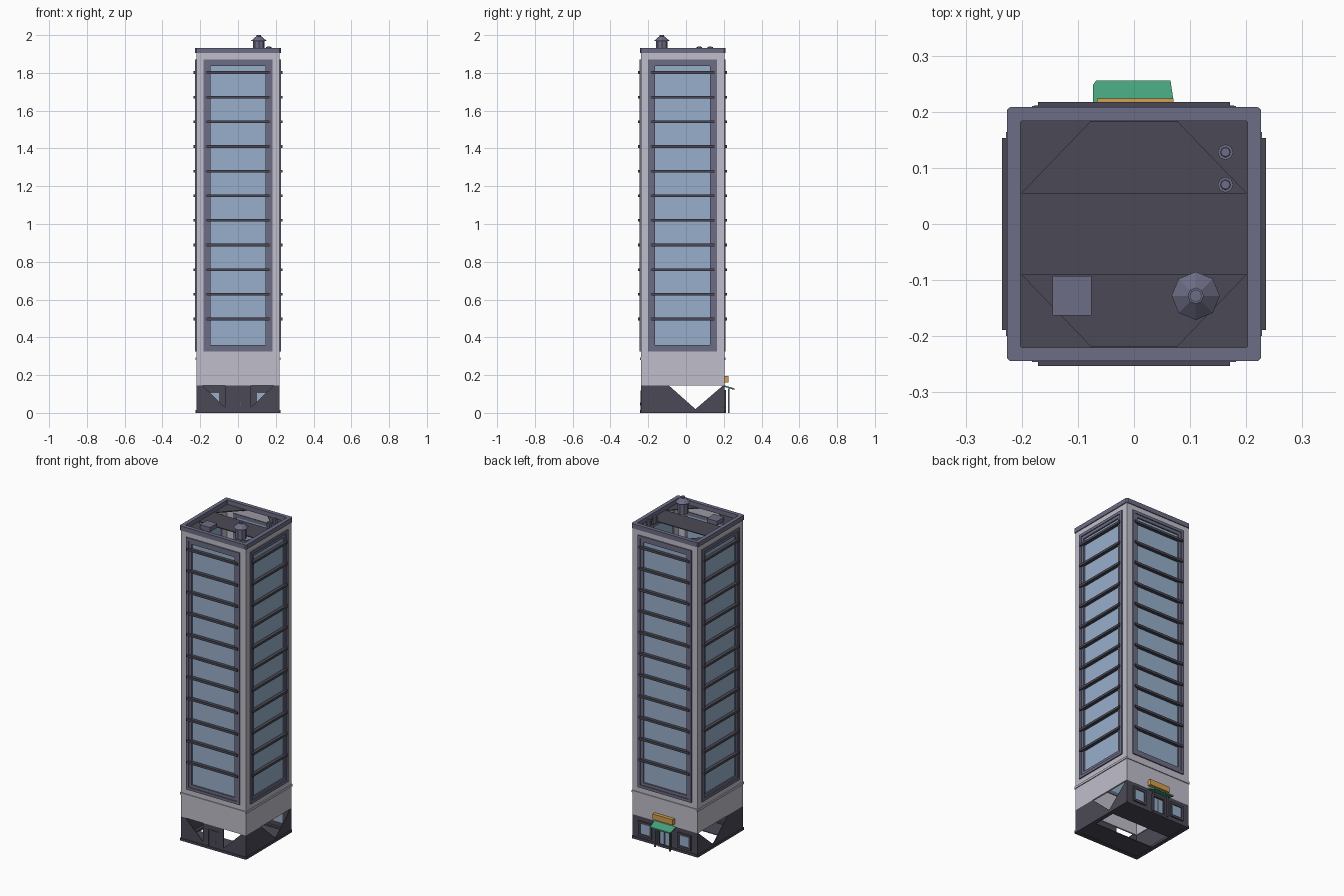
import bpy, bmesh, math
from mathutils import Matrix, Vector

if "Cube" in bpy.data.objects:
    bpy.data.objects.remove(bpy.data.objects["Cube"])

CY = -0.018  # tower centre in y


def mat(name, rgb):
    m = bpy.data.materials.new(name)
    lin = [((c / 255 + 0.055) / 1.055) ** 2.4 for c in rgb]
    m.diffuse_color = (*lin, 1)
    m.use_nodes = True
    m.node_tree.nodes["Principled BSDF"].inputs["Base Color"].default_value = m.diffuse_color
    return m


LIGHT = mat("pale_wall", (192, 190, 202))
DARK = mat("dark_slate", (75, 74, 86))
FRAME = mat("violet_grey", (108, 109, 133))
GLASS = mat("blue_glass", (152, 175, 203))
GREEN = mat("awning_green", (70, 163, 125))
ORANGE = mat("sign_orange", (212, 160, 76))


def finish(name, bm, m, M=None):
    if M is not None:
        bm.transform(M)
    bmesh.ops.recalc_face_normals(bm, faces=bm.faces)
    me = bpy.data.meshes.new(name)
    bm.to_mesh(me)
    bm.free()
    me.materials.append(m)
    ob = bpy.data.objects.new(name, me)
    bpy.context.collection.objects.link(ob)
    return ob


def add_box(bm, x, y, z):
    size = (x[1] - x[0], y[1] - y[0], z[1] - z[0])
    mid = (sum(x) / 2, sum(y) / 2, sum(z) / 2)
    bmesh.ops.create_cube(bm, size=1, matrix=Matrix.Translation(mid) @ Matrix.Diagonal((*size, 1)))


def box(name, x, y, z, m, M=None):
    bm = bmesh.new()
    add_box(bm, x, y, z)
    return finish(name, bm, m, M)


def frame(name, ox, oz, ix, iz, y, m, M=None):
    """Rectangular frame in the xz plane: outer and inner extents, depth y."""
    bm = bmesh.new()
    add_box(bm, (-ox, -ix), y, oz)
    add_box(bm, (ix, ox), y, oz)
    add_box(bm, (-ix, ix), y, (oz[0], iz[0]))
    add_box(bm, (-ix, ix), y, (iz[1], oz[1]))
    return finish(name, bm, m, M)


def plates(name, polys, thick, m, M=None):
    """Flat polygons (lists of 3D points) extruded by a vector."""
    bm = bmesh.new()
    for p in polys:
        f = bm.faces.new([bm.verts.new(c) for c in p])
        r = bmesh.ops.extrude_face_region(bm, geom=[f], use_keep_orig=True)
        bmesh.ops.translate(bm, vec=thick, verts=[g for g in r["geom"] if isinstance(g, bmesh.types.BMVert)])
    return finish(name, bm, m, M)


def ring(name, half, inner, z, cut, m):
    """Square ring with chamfered corners."""
    def loop(h, c, zz):
        pts = [(h, -h + c), (h, h - c), (h - c, h), (-h + c, h), (-h, h - c), (-h, -h + c), (-h + c, -h), (h - c, -h)]
        return [bm.verts.new((a, b + CY, zz)) for a, b in pts]
    bm = bmesh.new()
    L = [loop(half, cut, z[0]), loop(half, cut, z[1]), loop(inner, 0.002, z[1]), loop(inner, 0.002, z[0])]
    for i in range(4):
        a, b = L[i], L[(i + 1) % 4]
        for j in range(8):
            k = (j + 1) % 8
            bm.faces.new((a[j], a[k], b[k], b[j]))
    return finish(name, bm, m)


def cyl(name, x, y, z, r1, r2, m, n=8):
    bm = bmesh.new()
    bmesh.ops.create_cone(bm, cap_ends=True, segments=n, radius1=r1, radius2=r2, depth=z[1] - z[0],
                          matrix=Matrix.Translation((x, y, sum(z) / 2)))
    return finish(name, bm, m)


# Four identical upper facades, turned around the tower centre
SIDES = ["front", "right", "back", "left"]
TURN = [Matrix.Translation((0, CY, 0)) @ Matrix.Rotation(k * math.pi / 2, 4, "Z") for k in range(4)]
for side, M in zip(SIDES, TURN):
    frame(side + "_wall", 0.221, (0.145, 1.906), 0.17, (0.335, 1.86), (-0.221, -0.211), LIGHT, M)
    frame(side + "_outer_frame", 0.182, (0.325, 1.872), 0.165, (0.342, 1.855), (-0.228, -0.212), FRAME, M)
    frame(side + "_inner_frame", 0.168, (0.34, 1.857), 0.146, (0.36, 1.836), (-0.223, -0.209), FRAME, M)
    box(side + "_glass", (-0.15, 0.15), (-0.215, -0.21), (0.355, 1.84), GLASS, M)
    bm = bmesh.new()
    for i in range(11):
        z = 0.497 + 0.1305 * i
        add_box(bm, (-0.171, 0.171), (-0.235, -0.214), (z - 0.007, z + 0.007))
    finish(side + "_sun_slats", bm, DARK, M)

# Ledge, parapet and ground skirting
ring("ledge", 0.226, 0.215, (0.281, 0.294), 0.004, LIGHT)
ring("parapet", 0.2265, 0.202, (1.904, 1.932), 0.007, FRAME)
ring("skirting", 0.2255, 0.2, (0, 0.014), 0.004, DARK)

# Ground storey: front wall with two triangular openings
T, B, D = 0.146, 0.0, -0.221
front = [[(-0.221, D, B), (-0.07, D, B), (-0.07, D, 0.03), (-0.19, D, T), (-0.221, D, T)],
         [(-0.07, D, B), (0.07, D, B), (0.07, D, T), (-0.07, D, T)],
         [(0.221, D, B), (0.07, D, B), (0.07, D, 0.03), (0.19, D, T), (0.221, D, T)]]
plates("front_base_wall", front, (0, 0.005, 0), DARK, TURN[0])

# Side base walls with a V-shaped opening
for name, s in (("right_base_wall", 1), ("left_base_wall", -1)):
    X = 0.221 * s
    poly = [[(X, -0.239, B), (X, 0.05, B), (X, 0.05, 0.02), (X, -0.092, T), (X, -0.239, T)],
            [(X, 0.05, B), (X, 0.203, B), (X, 0.203, T), (X, 0.197, T), (X, 0.05, 0.02)]]
    plates(name, poly, (-0.005 * s, 0, 0), DARK)

# Back base wall, windows and entrance
box("back_base_wall", (-0.221, 0.221), (0.198, 0.203), (B, T), DARK)
for name, s in (("left", -1), ("right", 1)):
    M = Matrix.Translation((0.133 * s, 0, 0))
    box("back_window_" + name, (-0.032, 0.032), (0.1965, 0.2055), (0.042, 0.106), GLASS, M)
    frame("back_window_frame_" + name, 0.045, (0.028, 0.12), 0.032, (0.042, 0.106), (0.203, 0.211), DARK, M)
    box("awning_post_" + name, (-0.004, 0.004), (0.223, 0.231), (0, 0.13), FRAME,
        Matrix.Translation((0.05 * s, 0, 0)))
    box("entrance_glass_" + name, (-0.014, 0.014), (0.203, 0.2065), (0.02, 0.1), GLASS,
        Matrix.Translation((0.018 * s, 0, 0)))
frame("entrance_frame", 0.045, (0, 0.12), 0.036, (0.014, 0.108), (0.203, 0.211), DARK)

# Sloping green awning and blank sign
plates("awning", [[(-0.073, 0.203, 0.138), (0.073, 0.203, 0.138), (0.065, 0.256, 0.122), (-0.067, 0.256, 0.122),
                   (-0.073, 0.248, 0.124)]], (0, 0, 0.008), GREEN)
box("sign_board", (-0.066, 0.07), (0.203, 0.224), (0.162, 0.196), ORANGE)
frame("sign_mount", 0.05, (0.168, 0.19), 0.04, (0.172, 0.186), (0.2, 0.206), DARK)

# Plain service door at the front
frame("service_door_frame", 0.036, (0.0, 0.118), 0.03, (0.004, 0.112), (-0.224, -0.22), DARK, TURN[0])
box("service_door_handle", (0.012, 0.017), (-0.226, -0.22), (0.04, 0.056), FRAME, TURN[0])

# Floor, open across the middle strip
E = 0.216
plates("ground_floor", [[(-E, a, 0.002), (E, a, 0.002), (E, b, 0.002), (-E, b, 0.002)]
                        for a, b in ((-0.236, -0.09), (0.055, 0.2))], (0, 0, 0.004), DARK)

# Roof: middle strip and four corner triangles, open between
Z, R = 1.9, 0.212
roof = [[(-R, -0.09, Z), (R, -0.09, Z), (R, 0.055, Z), (-R, 0.055, Z)]]
for s in (-1, 1):
    roof.append([(s * R, 0.055, Z), (s * 0.2, 0.055, Z), (s * 0.065, 0.195, Z), (s * R, 0.195, Z)])
    roof.append([(s * R, -0.09, Z), (s * 0.2, -0.09, Z), (s * 0.065, -0.23, Z), (s * R, -0.23, Z)])
plates("roof_deck", roof, (0, 0, 0.005), DARK)

# Rooftop equipment
box("roof_hatch", (-0.145, -0.076), (-0.163, -0.093), (1.9, 1.928), FRAME)
cyl("vent_stem", 0.11, -0.128, (1.9, 1.972), 0.03, 0.03, FRAME)
cyl("vent_cap", 0.11, -0.128, (1.968, 1.993), 0.043, 0.014, FRAME)
cyl("vent_tip", 0.11, -0.128, (1.99, 2.0), 0.011, 0.011, FRAME)
for i, y in enumerate((0.128, 0.07)):
    cyl(f"roof_pipe_{i + 1}", 0.163, y, (1.9, 1.936), 0.014, 0.014, FRAME)
    cyl(f"roof_pipe_lid_{i + 1}", 0.163, y, (1.934, 1.939), 0.01, 0.008, FRAME)
